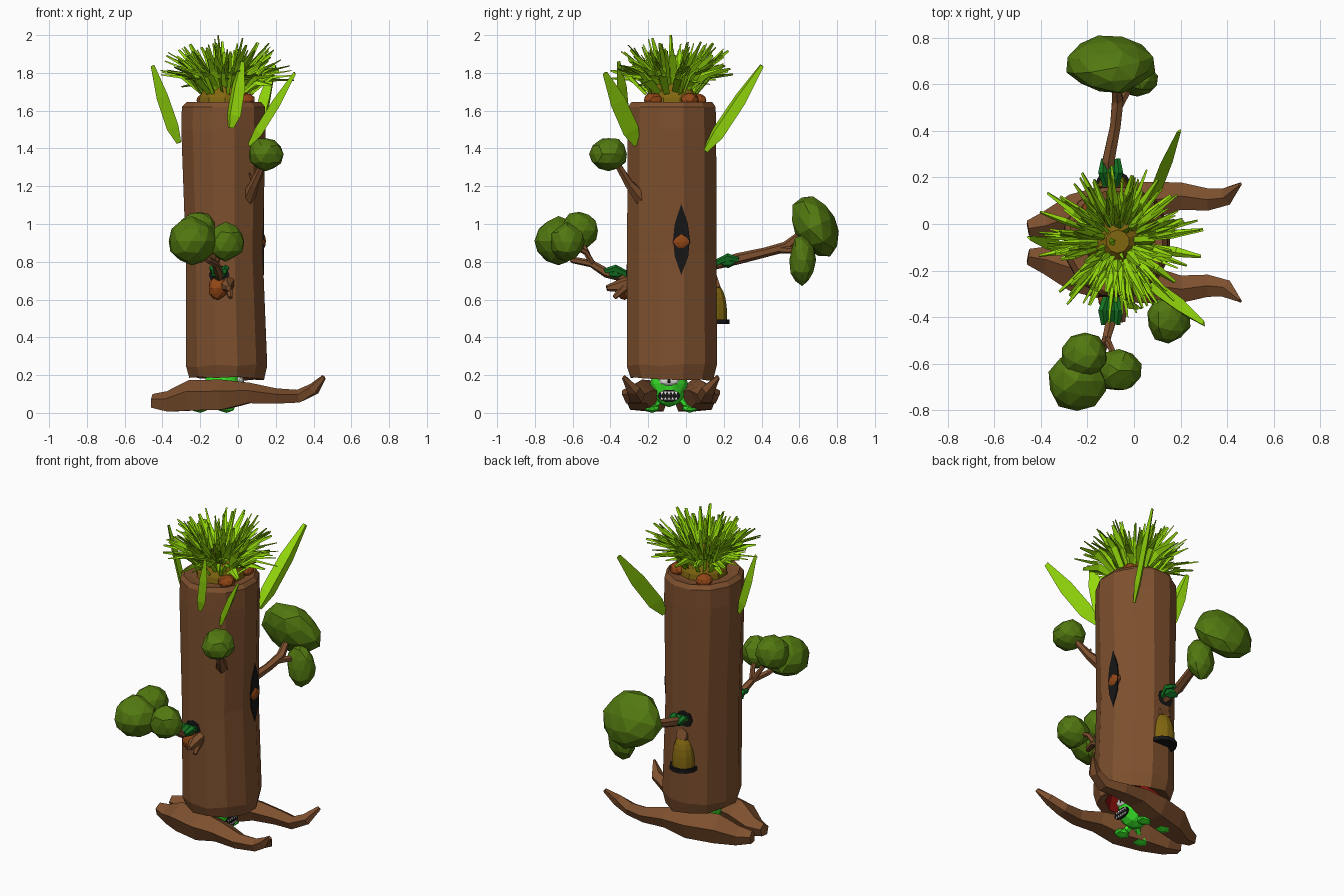
import bpy, bmesh, math, random
from mathutils import Vector, Matrix

random.seed(11)
CX, CY = -0.07, -0.075          # trunk axis


def mat(name, r, g, b):
    m = bpy.data.materials.new(name)
    lin = [((c / 255 + 0.055) / 1.055) ** 2.4 if c > 10 else c / 255 / 12.92 for c in (r, g, b)]
    m.diffuse_color = (*lin, 1)
    return m


BARK = mat("bark brown", 126, 80, 46)
LEAF = mat("leaf green", 82, 120, 16)
GRASS = mat("lime grass", 150, 220, 12)
SKIN = mat("bright green", 55, 225, 40)
GLOVE = mat("dark green", 20, 118, 36)
KNOT = mat("orange brown", 146, 70, 22)
OLIVE = mat("olive", 128, 102, 16)
BLACK = mat("black", 22, 22, 22)
WHITE = mat("white", 235, 235, 230)
RED = mat("dark red", 140, 18, 14)


def finish(bm, name, *mats):
    bmesh.ops.recalc_face_normals(bm, faces=bm.faces)
    me = bpy.data.meshes.new(name)
    bm.to_mesh(me)
    bm.free()
    for m in mats:
        me.materials.append(m)
    ob = bpy.data.objects.new(name, me)
    bpy.context.collection.objects.link(ob)
    return ob


def skin_rings(bm, rings, caps=True):
    """Join rings of points with quads; returns the faces per band."""
    vs = [[bm.verts.new(p) for p in r] for r in rings]
    n = len(vs[0])
    bands = [[bm.faces.new((a[i], a[(i + 1) % n], b[(i + 1) % n], b[i])) for i in range(n)]
             for a, b in zip(vs, vs[1:])]
    if caps:
        bands.append([bm.faces.new(vs[0][::-1]), bm.faces.new(vs[-1])])
    return bands


def tube(bm, path, sizes, sides=6, roll=0.0):
    """Sweep a polygon with one corner up along path; sizes are (half width, half height) or a radius."""
    path = [Vector(p) for p in path]
    rings = []
    for i, p in enumerate(path):
        t = (path[min(i + 1, len(path) - 1)] - path[max(i - 1, 0)]).normalized()
        s = Matrix.Rotation(roll, 3, t) @ t.cross(Vector((0, 0, 1))).normalized()
        u = s.cross(t)
        w, h = sizes[i] if isinstance(sizes[i], tuple) else (sizes[i], sizes[i])
        rings.append([p + s * w * math.cos(a) + u * h * math.sin(a)
                      for a in (math.pi / 2 + 2 * math.pi * k / sides for k in range(sides))])
    skin_rings(bm, rings)


def tubes(name, m, *parts, sides=6):
    bm = bmesh.new()
    for path, sizes in parts:
        tube(bm, path, sizes, sides)
    return finish(bm, name, m)


def blob(name, m, loc, rad, tilt=0, sub=2, jitter=0.07):
    bm = bmesh.new()
    bmesh.ops.create_icosphere(bm, subdivisions=sub, radius=1)
    for v in bm.verts:
        v.co *= 1 + random.uniform(-jitter, jitter)
    bm.transform(Matrix.Translation(loc) @ Matrix.Rotation(tilt, 4, 'X') @ Matrix.Diagonal((*rad, 1)))
    return finish(bm, name, m)


def plate(name, m, pts, depth):
    """Flat polygon extruded by the vector depth."""
    bm = bmesh.new()
    skin_rings(bm, [[Vector(p) for p in pts], [Vector(p) + Vector(depth) for p in pts]])
    return finish(bm, name, m)


def ring(z, cx, cy, rx, ry, n=12, dz=0.0):
    return [Vector((cx + rx * math.cos(a), cy + ry * math.sin(a), z + random.uniform(-dz, dz)))
            for a in (2 * math.pi * (k + 0.5) / n for k in range(n))]


# Hollow trunk: red cavity below, bark cap on top
bm = bmesh.new()
bands = skin_rings(bm, [ring(0.36, -0.06, CY, 0.13, 0.14), ring(0.2, -0.06, CY, 0.16, 0.17, dz=0.01),
                        ring(0.185, -0.06, CY, 0.205, 0.225, dz=0.018), ring(0.25, -0.06, CY, 0.222, 0.247, dz=0.01),
                        ring(0.85, -0.073, CY, 0.211, 0.245), ring(1.5, -0.077, CY, 0.231, 0.243),
                        ring(1.62, -0.077, CY, 0.228, 0.24), ring(1.645, -0.075, CY, 0.205, 0.222),
                        ring(1.635, -0.075, CY, 0.16, 0.17)])
for f in bands[0] + bands[-1][:1]:
    f.material_index = 1
finish(bm, "trunk", BARK, RED)

# Two root feet with flat soles, mirrored about the trunk axis
for s, nm in ((1, "back"), (-1, "front")):
    path = [(-0.455, 0.06, 0.06), (-0.37, 0.075, 0.055), (-0.25, 0.115, 0.085), (-0.08, 0.155, 0.088),
            (0.06, 0.18, 0.1), (0.2, 0.2, 0.085), (0.32, 0.185, 0.085), (0.4, 0.2, 0.125), (0.455, 0.25, 0.19)]
    tubes(nm + "_root", BARK, ([(x, CY - 0.005 + s * y, z) for x, y, z in path],
          [(0.036, 0.04), (0.065, 0.06), (0.1, 0.09), (0.105, 0.088), (0.085, 0.06), (0.062, 0.045),
           (0.05, 0.038), (0.04, 0.034), (0.008, 0.014)]), sides=5)

# Small creature hiding under the trunk
blob("creature_head", SKIN, (-0.08, -0.09, 0.155), (0.1, 0.1, 0.125), jitter=0)
blob("creature_eye", WHITE, (0.005, -0.09, 0.172), (0.025, 0.055, 0.03), jitter=0)
blob("creature_pupil", BLACK, (0.027, -0.09, 0.168), (0.006, 0.01, 0.012), sub=1, jitter=0)
plate("creature_mouth", BLACK, [(0.012, -0.09 + 0.06 * math.cos(a), 0.09 + 0.034 * math.sin(a))
                                for a in (k * math.pi / 5 for k in range(10))], (0.009, 0, 0))
for k in range(5):
    for z, d in ((0.112, -0.017), (0.07, 0.014)):
        y = -0.128 + k * 0.019
        plate("tooth", WHITE, [(0.02, y - 0.008, z), (0.02, y + 0.008, z), (0.02, y, z + d)], (0.004, 0, 0))
for x in (-0.2, -0.06):
    for y in (-0.18, 0.02):
        blob("creature_foot", SKIN, (x, y, 0.024), (0.05, 0.045, 0.024), sub=1, jitter=0)
tubes("creature_legs", SKIN, *[([(-0.11, -0.08 + s * 0.04, 0.1), (x, -0.08 + s * 0.1, 0.025)], [0.025, 0.02])
                               for s in (-1, 1) for x in (-0.19, -0.07)])

# Knot hole with a sunken knob on the right side
plate("side_hole", BLACK, [(0.131, -0.025, 0.73), (0.131, 0.012, 0.83), (0.131, 0.02, 0.92), (0.131, 0.01, 1.0),
                           (0.131, -0.025, 1.105), (0.131, -0.06, 1.0), (0.131, -0.068, 0.92),
                           (0.131, -0.06, 0.83)], (0.007, 0, 0))
blob("side_knob", KNOT, (0.126, -0.025, 0.905), (0.022, 0.048, 0.046))

# Arms pushing leafy branches out of holes at the front and back
for nm, y, z, s in (("front", -0.305, 0.73, -1), ("back", 0.153, 0.79, 1)):
    plate(nm + "_arm_hole", BLACK, [(-0.1 + 0.055 * math.cos(a), y, z + 0.055 * math.sin(a))
                                    for a in (k * math.pi / 4 for k in range(8))], (0, s * 0.009, 0))
    blob(nm + "_hand", GLOVE, (-0.1, y + s * 0.07, z + 0.01), (0.045, 0.05, 0.035), sub=1)
    tubes(nm + "_fingers", GLOVE, *[([(-0.1 + dx * 0.4, y, z), (-0.1 + dx, y + s * 0.07, z + 0.035),
                                      (-0.1 + dx * 0.8, y + s * 0.125, z + 0.02)], [0.018, 0.02, 0.014])
                                    for dx in (-0.035, 0, 0.035)], sides=5)

tubes("front_branch", BARK,
      ([(-0.1, -0.3, 0.71), (-0.1, -0.42, 0.74), (-0.12, -0.5, 0.79), (-0.16, -0.6, 0.81), (-0.24, -0.66, 0.88)],
       [0.025, 0.025, 0.02, 0.018, 0.012]),
      ([(-0.12, -0.49, 0.78), (-0.1, -0.53, 0.85), (-0.07, -0.61, 0.89)], [0.018, 0.015, 0.012]),
      ([(-0.12, -0.5, 0.79), (-0.2, -0.56, 0.93)], [0.016, 0.012]),
      ([(-0.05, -0.3, 0.69), (-0.06, -0.36, 0.67), (-0.05, -0.42, 0.66)], [0.035, 0.032, 0.015]),
      ([(-0.05, -0.31, 0.68), (-0.04, -0.38, 0.61)], [0.03, 0.012]))
blob("front_knot", KNOT, (-0.105, -0.325, 0.66), (0.052, 0.045, 0.06))
blob("front_leaves_large", LEAF, (-0.245, -0.675, 0.91), (0.128, 0.13, 0.125))
blob("front_leaves_side", LEAF, (-0.065, -0.63, 0.905), (0.1, 0.09, 0.1))
blob("front_leaves_upper", LEAF, (-0.21, -0.565, 0.965), (0.1, 0.1, 0.1))

tubes("back_branch", BARK,
      ([(-0.1, 0.15, 0.78), (-0.11, 0.27, 0.815), (-0.08, 0.42, 0.85), (-0.07, 0.53, 0.88), (-0.08, 0.62, 0.96)],
       [0.022, 0.03, 0.026, 0.028, 0.015]),
      ([(-0.075, 0.49, 0.865), (-0.03, 0.57, 0.86), (0.02, 0.62, 0.83)], [0.022, 0.018, 0.012]))
blob("back_leaves_large", LEAF, (-0.1, 0.685, 0.99), (0.188, 0.113, 0.17), tilt=0.45)
blob("back_leaves_small", LEAF, (0.015, 0.615, 0.81), (0.09, 0.07, 0.13))

# Short leafy twig high on the front right
tubes("upper_twig", BARK, ([(0.05, -0.23, 1.13), (0.085, -0.3, 1.21), (0.13, -0.36, 1.31), (0.145, -0.4, 1.36)],
                           [0.04, 0.026, 0.018, 0.012]),
      ([(0.085, -0.3, 1.22), (0.06, -0.32, 1.27)], [0.016, 0.006]))
blob("upper_leaves", LEAF, (0.147, -0.41, 1.37), (0.093, 0.1, 0.09))

# Hive hanging on the back, with a dark mouth
bm = bmesh.new()
skin_rings(bm, [ring(z, -0.09, 0.15, r, r) for z, r in
                ((0.49, 0.07), (0.53, 0.07), (0.57, 0.067), (0.61, 0.06), (0.64, 0.05), (0.665, 0.036))])
finish(bm, "hive", OLIVE)
bm = bmesh.new()
skin_rings(bm, [ring(z, -0.09, 0.15, 0.083, 0.083) for z in (0.47, 0.495)])
finish(bm, "hive_mouth", BLACK)
tubes("hive_peg", BARK, ([(-0.09, 0.13, 0.675), (-0.09, 0.175, 0.69)], [0.045, 0.04]))

# Olive stump and knobs inside the crown
bm = bmesh.new()
skin_rings(bm, [ring(z, CX, CY, r, r, 10) for z, r in ((1.6, 0.15), (1.67, 0.14), (1.73, 0.11), (1.79, 0.05))])
finish(bm, "crown_stump", OLIVE)
for x, y in ((0.04, -0.175), (0.04, 0.02), (-0.17, 0.06)):
    blob("crown_knob", KNOT, (x, y, 1.655), (0.05, 0.05, 0.038))

# Grass crown: uneven folded blades bursting from the stump
bm = bmesh.new()
N = 170
for k in range(N):
    a = k * 2.39996 + random.uniform(-0.3, 0.3)
    el = math.radians(10 + 66 * k / N) + random.uniform(-0.12, 0.12)
    out = Vector((math.cos(a), math.sin(a), 0))
    ln = random.uniform(0.66, 1)
    base = Vector((CX, CY, 1.69)) + out * (0.03 + 0.12 * math.cos(el) * random.random())
    tip = Vector((CX, CY, 1.69)) + out * 0.38 * ln * math.cos(el) ** 0.7
    tip.z += 0.3 * ln * math.sin(el) ** 0.7
    mid = base.lerp(tip, 0.5) + Vector((0, 0, 0.04 * math.cos(el)))
    w = random.uniform(0.012, 0.028)
    tube(bm, [base, mid, tip], [(w * 0.7, 0.006), (w, 0.008), (w * 0.35, 0.003)], 3, random.uniform(-1.1, 1.1))
tube(bm, [(-0.08, -0.07, 1.7), (-0.09, -0.075, 1.85), (-0.105, -0.08, 2.0)],
     [(0.012, 0.005), (0.02, 0.008), (0.008, 0.003)], 3)
# Long broad blades hanging over the rim
for p, q, r in (((0.08, 0.1, 1.39), (0.195, 0.4, 1.84), 1.2), ((0.06, -0.26, 1.42), (0.3, -0.43, 1.8), 0.9),
                ((-0.31, -0.09, 1.43), (-0.45, -0.06, 1.84), 1.0), ((-0.04, -0.33, 1.51), (0.02, -0.36, 1.86), 1.4)):
    p, q = Vector(p), Vector(q)
    tube(bm, [p, p.lerp(q, 0.2), p.lerp(q, 0.6), q],
         [(0.02, 0.008), (0.052, 0.022), (0.05, 0.022), (0.016, 0.008)], 3, r)
finish(bm, "grass_crown", GRASS)
